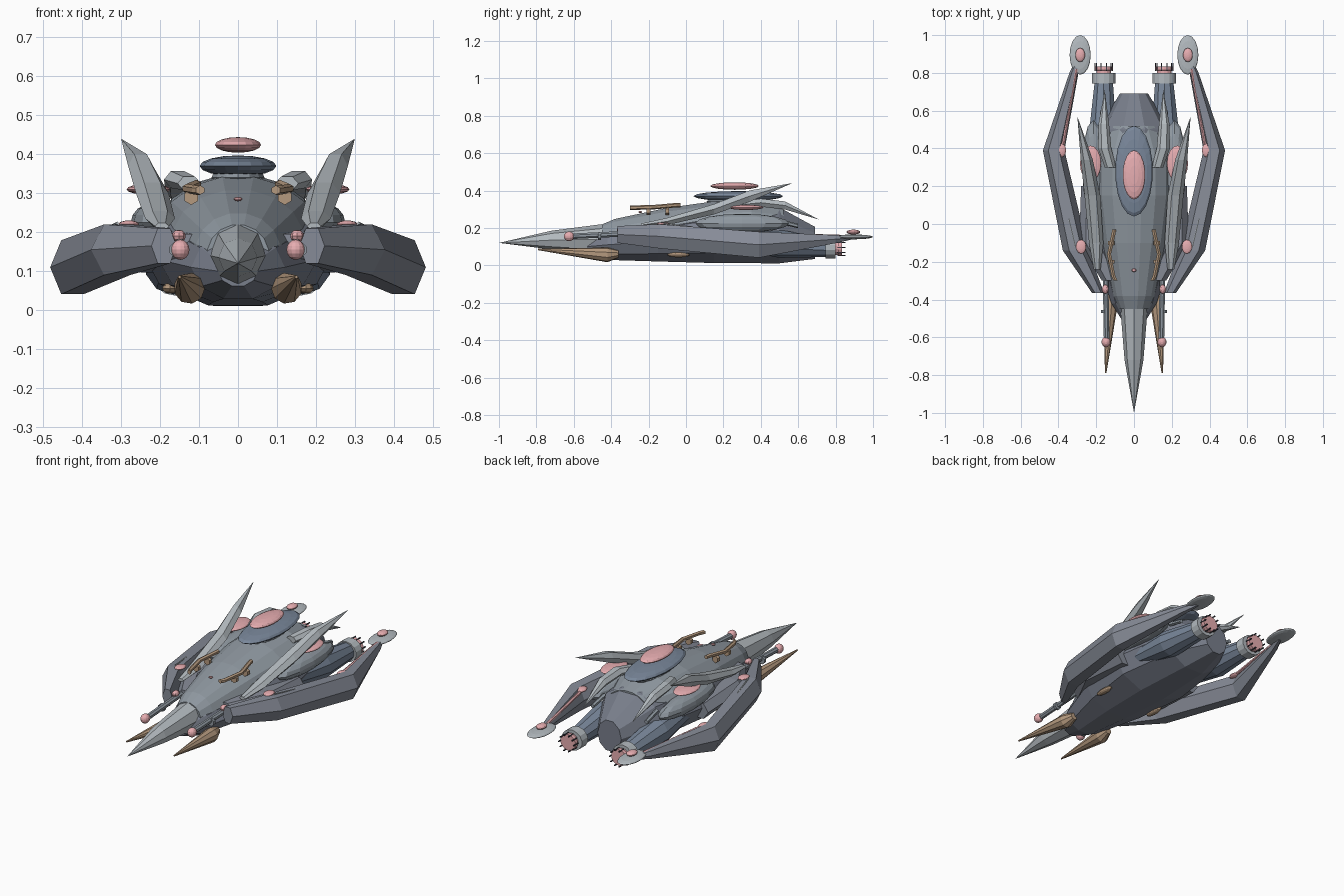
import bpy, bmesh
from math import sin, cos, pi
from mathutils import Vector

COLORS = {"dark": (0.19, 0.21, 0.26), "slate": (0.28, 0.32, 0.36), "arm": (0.24, 0.26, 0.31),
          "steel": (0.45, 0.49, 0.52), "pink": (0.80, 0.42, 0.44), "brown": (0.46, 0.32, 0.21),
          "blue": (0.19, 0.24, 0.32), "black": (0.05, 0.05, 0.07)}
MATS = {}
for key, c in COLORS.items():
    MATS[key] = bpy.data.materials.new(key)
    MATS[key].diffuse_color = (*c, 1)


def finish(name, bm, color, mirror):
    bmesh.ops.recalc_face_normals(bm, faces=bm.faces)
    me = bpy.data.meshes.new(name)
    bm.to_mesh(me)
    bm.free()
    me.materials.append(MATS[color])
    ob = bpy.data.objects.new(name, me)
    bpy.context.collection.objects.link(ob)
    if mirror:
        ob.modifiers.new("mirror", "MIRROR").use_mirror_merge = False
    return ob


def loft(name, stations, sides, color, mirror=True, turn=0.5):
    """Skin rings (x, y, z, rx, rz) that stand across the y axis; zero radius makes a tip."""
    bm = bmesh.new()
    rings = []
    for x, y, z, rx, rz in stations:
        n = 1 if rx == 0 else sides
        rings.append([bm.verts.new((x + rx * cos(2 * pi * (i + turn) / sides), y,
                                    z + rz * sin(2 * pi * (i + turn) / sides))) for i in range(n)])
    for a, b in zip(rings, rings[1:]):
        for i in range(sides):
            j = (i + 1) % sides
            if len(a) == 1:
                bm.faces.new((a[0], b[i], b[j]))
            elif len(b) == 1:
                bm.faces.new((a[i], b[0], a[j]))
            else:
                bm.faces.new((a[i], b[i], b[j], a[j]))
    for r in (rings[0], rings[-1]):
        if len(r) > 2:
            bm.faces.new(r)
    return finish(name, bm, color, mirror)


def pod(name, loc, size, color, mirror=True, u=14, v=8):
    """Faceted ellipsoid."""
    bm = bmesh.new()
    bmesh.ops.create_uvsphere(bm, u_segments=u, v_segments=v, radius=1)
    bmesh.ops.scale(bm, vec=size, verts=bm.verts)
    bmesh.ops.translate(bm, vec=loc, verts=bm.verts)
    return finish(name, bm, color, mirror)


def rod(name, points, r, color, sides=6):
    """Straight or bent bar running mainly along y."""
    return loft(name, [(x, y, z, r, r) for x, y, z in points], sides, color)


# Main hull: dark belly and tail, lighter upper shell
loft("lower_hull", [(0, -0.53, 0.10, 0.05, 0.04), (0, -0.42, 0.11, 0.12, 0.085),
                    (0, -0.15, 0.13, 0.205, 0.115), (0, 0.15, 0.155, 0.25, 0.15),
                    (0, 0.5, 0.16, 0.19, 0.157), (0, 0.69, 0.12, 0.075, 0.09)],
     10, "dark", False, turn=0.0)
loft("upper_hull", [(0, -0.45, 0.14, 0.08, 0.08), (0, -0.38, 0.15, 0.11, 0.10),
                    (0, -0.1, 0.18, 0.17, 0.13), (0, 0.15, 0.195, 0.205, 0.15),
                    (0, 0.35, 0.205, 0.205, 0.145), (0, 0.52, 0.22, 0.13, 0.09)],
     16, "slate", False)
loft("nose_cone", [(0, -1, 0.12, 0, 0), (0, -0.72, 0.135, 0.05, 0.05),
                   (0, -0.45, 0.14, 0.072, 0.08)], 8, "steel", False, turn=0.0)

# Paired forward spikes and gun rods
loft("lower_spike", [(0.15, -0.79, 0.085, 0.004, 0.004), (0.125, -0.42, 0.056, 0.04, 0.04),
                     (0.12, -0.36, 0.06, 0.02, 0.02)], 9, "brown")
rod("gun_rod", [(0.145, -0.62, 0.155), (0.15, -0.3, 0.17)], 0.016, "slate", 8)
pod("gun_tip", (0.148, -0.625, 0.155), (0.024, 0.028, 0.026), "pink")
pod("gun_joint", (0.152, -0.345, 0.19), (0.018, 0.025, 0.016), "pink", u=8, v=6)
rod("gun_crossbar", [(0.155, -0.47, 0.155), (0.155, -0.455, 0.155)], 0.022, "slate", 8)

# Swept side arms ending in discs
loft("side_arm", [(0.19, -0.365, 0.165, 0.032, 0.052), (0.31, -0.14, 0.155, 0.067, 0.075),
                  (0.425, 0.39, 0.11, 0.057, 0.08), (0.318, 0.8, 0.14, 0.024, 0.025),
                  (0.29, 0.88, 0.147, 0.012, 0.012)], 6, "arm", turn=0.0)
loft("arm_shoulder", [(0.12, -0.3, 0.165, 0.05, 0.035), (0.22, -0.1, 0.16, 0.07, 0.05),
                      (0.22, 0.2, 0.14, 0.06, 0.05)], 6, "arm", turn=0.0)
rod("arm_light_strip", [(0.375, 0.42, 0.165), (0.305, 0.82, 0.155)], 0.009, "pink")
pod("arm_disc", (0.285, 0.895, 0.152), (0.056, 0.105, 0.013), "steel", u=16)
pod("disc_gem", (0.285, 0.895, 0.178), (0.026, 0.037, 0.013), "pink")
pod("arm_gem_rear", (0.387, 0.39, 0.168), (0.028, 0.037, 0.012), "pink")
pod("arm_gem_front", (0.28, -0.12, 0.221), (0.027, 0.037, 0.009), "pink")
rod("arm_antenna", [(0.31, -0.12, 0.223), (0.345, 0.03, 0.205)], 0.004, "steel")

# Dorsal fins
loft("tall_fin", [(0.195, -0.24, 0.215, 0.018, 0.01), (0.20, -0.1, 0.235, 0.038, 0.022),
                  (0.22, 0.15, 0.300, 0.042, 0.032), (0.250, 0.34, 0.370, 0.032, 0.035),
                  (0.300, 0.57, 0.44, 0, 0)], 6, "steel", turn=0.0)
loft("rear_fin", [(0.125, 0.3, 0.325, 0.03, 0.02), (0.155, 0.4, 0.335, 0.035, 0.025),
                  (0.16, 0.53, 0.320, 0.028, 0.025), (0.155, 0.71, 0.245, 0, 0)], 6, "steel", turn=0.0)

# Canopy and floating lights
pod("canopy", (0, 0.28, 0.37), (0.1, 0.24, 0.027), "blue", False, u=18)
pod("canopy_light", (0, 0.26, 0.424), (0.06, 0.13, 0.02), "pink", False, u=18)
pod("canopy_mount", (0, 0.28, 0.34), (0.07, 0.17, 0.03), "slate", False)
pod("side_light", (0.23, 0.32, 0.31), (0.056, 0.095, 0.014), "pink", u=16)
pod("side_blister", (0.215, 0.3, 0.225), (0.06, 0.25, 0.05), "slate", u=12)
pod("front_hull_light", (0.0, -0.245, 0.285), (0.012, 0.01, 0.006), "pink", False, u=8, v=4)

# Brown trim
rod("dorsal_bracket", [(0.097, -0.30, 0.308), (0.108, -0.28, 0.308), (0.132, -0.16, 0.312),
                       (0.108, -0.05, 0.322), (0.105, -0.03, 0.322)], 0.012, "brown")
for y in (-0.2, -0.1):
    rod("bracket_post", [(0.12, y - 0.01, 0.29), (0.12, y + 0.01, 0.29)], 0.02, "brown")
pod("belly_vent", (0.175, -0.04, 0.056), (0.02, 0.06, 0.014), "brown", u=10, v=6)
rod("tail_vent", [(0.165, 0.5, 0.235), (0.17, 0.6, 0.21)], 0.012, "slate")

# Engines: nacelle, nozzle ring, glowing core and spikes
EX, EZ = 0.16, 0.095
loft("engine_nacelle", [(0.165, 0.25, 0.14, 0.05, 0.05), (0.165, 0.5, 0.115, 0.075, 0.075),
                        (EX, 0.76, EZ, 0.05, 0.05)], 10, "blue")
loft("nozzle_ring", [(EX, 0.745, EZ, 0.064, 0.058), (EX, 0.80, EZ, 0.064, 0.058)], 14, "steel")
loft("nozzle_core", [(EX, 0.79, EZ, 0.04, 0.04), (EX, 0.812, EZ, 0.04, 0.04),
                     (EX, 0.814, EZ, 0.048, 0.046), (EX, 0.835, EZ, 0.048, 0.046)], 14, "pink")
for i in range(10):
    a = 2 * pi * i / 10
    x, z = EX + 0.047 * cos(a), EZ + 0.045 * sin(a)
    rod("nozzle_spike", [(x, 0.81, z), (x, 0.853, z)], 0.004, "black", 4)
